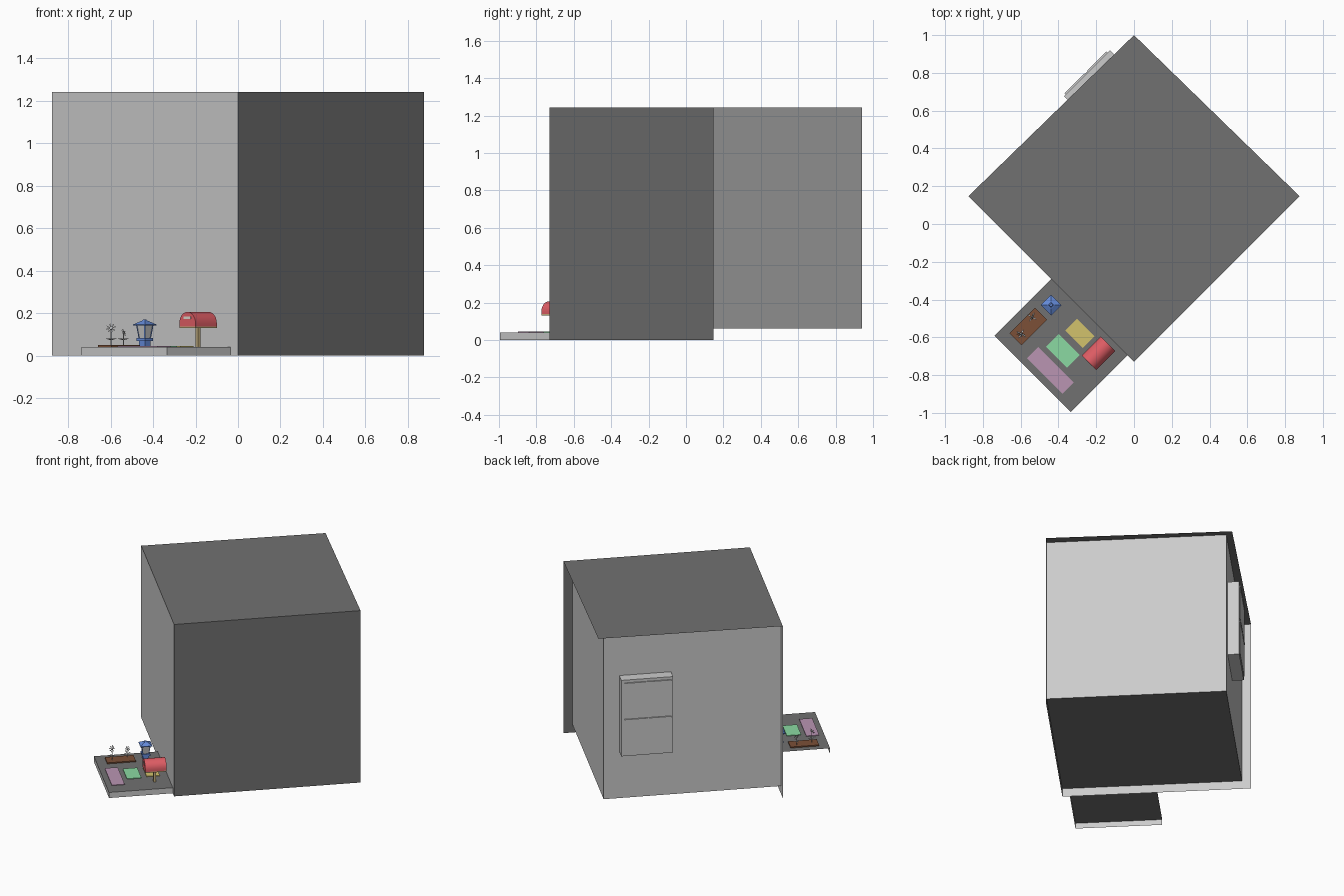
import bpy, math
from mathutils import Matrix, Vector

if "Cube" in bpy.data.objects:
    bpy.data.objects.remove(bpy.data.objects["Cube"])

# Everything is laid out in a plan turned 45 degrees: u = along porch wall, w = towards the back
TURN = Matrix.Rotation(-math.pi / 4, 4, 'Z')
DARK = (.165, .165, .165)
mats = {}


def paint(ob, rgb):
    if rgb:
        if rgb not in mats:
            m = bpy.data.materials.new("paint_%d" % len(mats))
            m.diffuse_color = (*rgb, 1)
            m.use_nodes = True
            m.node_tree.nodes["Principled BSDF"].inputs["Base Color"].default_value = m.diffuse_color
            mats[rgb] = m
        ob.data.materials.append(mats[rgb])


def mesh(name, verts, faces, rgb=None):
    me = bpy.data.meshes.new(name)
    me.from_pydata([TURN @ Vector(v) for v in verts], [], faces)
    me.update()
    ob = bpy.data.objects.new(name, me)
    bpy.context.collection.objects.link(ob)
    paint(ob, rgb)
    return ob


BOX = [(0, 3, 2, 1), (4, 5, 6, 7), (0, 1, 5, 4), (1, 2, 6, 5), (2, 3, 7, 6), (3, 0, 4, 7)]


def taper(name, u, w, z0, z1, a, b, rgb=None):
    """Four-sided block with half sizes a at the bottom and b at the top."""
    v = [(u + sx * h[0], w + sy * h[1], z) for z, h in ((z0, a), (z1, b))
         for sx, sy in ((-1, -1), (1, -1), (1, 1), (-1, 1))]
    return mesh(name, v, BOX, rgb)


def block(name, u0, u1, w0, w1, z0, z1, rgb=None):
    h = ((u1 - u0) / 2, (w1 - w0) / 2)
    return taper(name, (u0 + u1) / 2, (w0 + w1) / 2, z0, z1, h, h, rgb)


def rod(name, p, q, r, n=6, rgb=None):
    p, q = Vector(p), Vector(q)
    rot = (q - p).to_track_quat('Z', 'Y')
    v = [c + rot @ Vector((r * math.cos(k * math.tau / n), r * math.sin(k * math.tau / n), 0))
         for c in (p, q) for k in range(n)]
    f = [(k, (k + 1) % n, n + (k + 1) % n, n + k) for k in range(n)]
    return mesh(name, v, f + [tuple(range(n))[::-1], tuple(range(n, 2 * n))], rgb)


def rosette(name, centre, normal, r, count, shape):
    """Ring of four-cornered petals; shape lists (radius, half angle, rise)."""
    rot, v, f = Vector(normal).to_track_quat('Z', 'Y'), [], []
    for k in range(count):
        a = k * math.tau / count + .3
        v += [Vector(centre) + rot @ Vector((r * p * math.cos(a + da), r * p * math.sin(a + da), r * dz))
              for p, da, dz in shape]
        f.append(tuple(range(4 * k, 4 * k + 4)))
    return mesh(name, v, f)


# Outer shell: roof and two front walls, single sheets
H = 1.242
D, C, B, A = (-.724, -.516), (.516, -.516), (.516, .724), (-.707, .707)
mesh("roof", [(*p, H) for p in (D, C, B, A)], [(0, 1, 2, 3)], DARK)
mesh("left_front_wall", [(*D, 0), (*C, 0), (*C, H), (*D, H)], [(0, 1, 2, 3)])
mesh("right_front_wall", [(*C, 0), (*B, 0), (*B, H), (*C, H)], [(0, 1, 2, 3)], DARK)

# Inset room sheets: floor and two back walls
F, T = .06, H
mesh("room_floor", [(-.665, -.516, F), (-.665, .665, F), (.516, .665, F), (.516, -.516, F)],
     [(0, 1, 2, 3)], DARK)
mesh("right_back_wall", [(.516, .665, F), (-.665, .665, F), (-.665, .665, T), (.516, .665, T)], [(0, 1, 2, 3)])
mesh("left_back_wall", [(-.665, .665, F), (-.665, -.516, F), (-.665, -.516, T), (-.665, .665, T)], [(0, 1, 2, 3)])

# Porch: dark deck with two light skirts, open below
P = .04
u0, u1, w0, w1 = -.103, .467, -.94, -.516
mesh("porch_deck", [(u0, w0, P), (u1, w0, P), (u1, w1, P), (u0, w1, P)], [(0, 1, 2, 3)], DARK)
mesh("porch_skirt", [(u0, w0, P), (u1, w0, P), (u1, w1, P), (u0, w0, 0), (u1, w0, 0), (u1, w1, 0)],
     [(3, 4, 1, 0), (4, 5, 2, 1)])

# Stepping tiles
for name, u, w, a, b, rgb in (("purple_tile", .235, -.861, .133, .043, (.49, .3, .45)),
                              ("green_tile", .209, -.741, .079, .048, (.26, .7, .36)),
                              ("yellow_tile", .207, -.612, .066, .044, (.65, .54, .15))):
    block(name, u - a, u + a, w - b, w + b, P + .001, P + .005, rgb)

# Mailbox: arched barrel on a post
RED, TAN = (.74, .11, .13), (.6, .46, .22)
mu, mw, r, half, n = .351, -.617, .054, .071, 12
arch = [(-r, .138)] + [(-r * math.cos(k * math.pi / n), .152 + r * math.sin(k * math.pi / n))
                       for k in range(n + 1)] + [(r, .138)]
N = len(arch)
v = [(mu + a, mw + s * half, z) for s in (-1, 1) for a, z in arch]
f = [(k, N + k, N + (k + 1) % N, (k + 1) % N) for k in range(N)]
barrel = mesh("mailbox_barrel", v, f + [tuple(range(N)), tuple(range(N, 2 * N))[::-1]], RED)
bpy.context.view_layer.objects.active = barrel
barrel.select_set(True)
bpy.ops.object.shade_smooth_by_angle()
block("mailbox_base", mu - r, mu + r, mw - half, mw + half, .131, .138, TAN)
block("mailbox_post", mu - .008, mu + .008, mw - .008, mw + .008, P + .001, .132, TAN)
block("mailbox_slot", mu - .024, mu + .024, mw - half - .002, mw - half + .002, .172, .184, (.75, .7, .62))

# Lantern
BLUE = (.13, .26, .7)
lu, lw = -.007, -.614
taper("lantern_foot", lu, lw, P + .001, .07, (.019, .019), (.019, .019), BLUE)
taper("lantern_tray", lu, lw, .07, .084, (.027, .027), (.027, .027), BLUE)
taper("lantern_glass", lu, lw, .084, .143, (.018, .018), (.026, .026))
for sx in (-1, 1):
    for sy in (-1, 1):
        rod("lantern_corner_bar", (lu + sx * .019, lw + sy * .019, .084),
            (lu + sx * .027, lw + sy * .027, .143), .0025, 4, BLUE)
taper("lantern_eave", lu, lw, .142, .147, (.039, .039), (.039, .039), BLUE)
taper("lantern_roof", lu, lw, .147, .162, (.038, .038), (.014, .014), BLUE)
taper("lantern_cap", lu, lw, .162, .17, (.01, .01), (.006, .006), BLUE)

# Flower bed with two flowers
block("flower_bed", -.058, .032, -.875, -.685, P + .001, .049, (.2, .08, .038))
for fu, fw, top, R, face in ((-.011, -.834, .128, .026, (.5, -.8, .5)),
                             (-.034, -.73, .108, .02, (.9, .3, .4))):
    c = Vector((fu, fw, top))
    nrm = Vector(face).normalized()
    rod("flower_stem", (fu, fw, .048), c, .0022, 5)
    rod("flower_centre", c - nrm * .002, c + nrm * .005, R * .3, 8)
    rosette("flower_petals", c, face, R, 8, ((.25, 0, 0), (.7, -.22, .1), (1, 0, .2), (.7, .22, .1)))
    rosette("flower_leaves", (fu, fw, .072), (0, 0, 1), .03, 4,
            ((0, 0, 0), (.53, -.3, .27), (1, 0, .27), (.53, .3, .27)))

# Window box on the left back wall, with raised panes and rails on its outer face
a, b, zb, zt, out = .217, .561, .396, .945, -.741
block("window_box", out, -.664, a, b, zb, zt)
mid = (zb + zt) / 2
for z0, z1 in ((zb + .02, mid - .008), (mid + .008, zt - .02)):
    block("window_pane", out - .004, out + .001, a + .012, b - .02, z0, z1)
    for s0, s1 in ((a + .012, a + .16), (a + .182, b - .02)):
        block("window_top_rail", out - .009, out, s0, s1, z1 - .008, z1)
